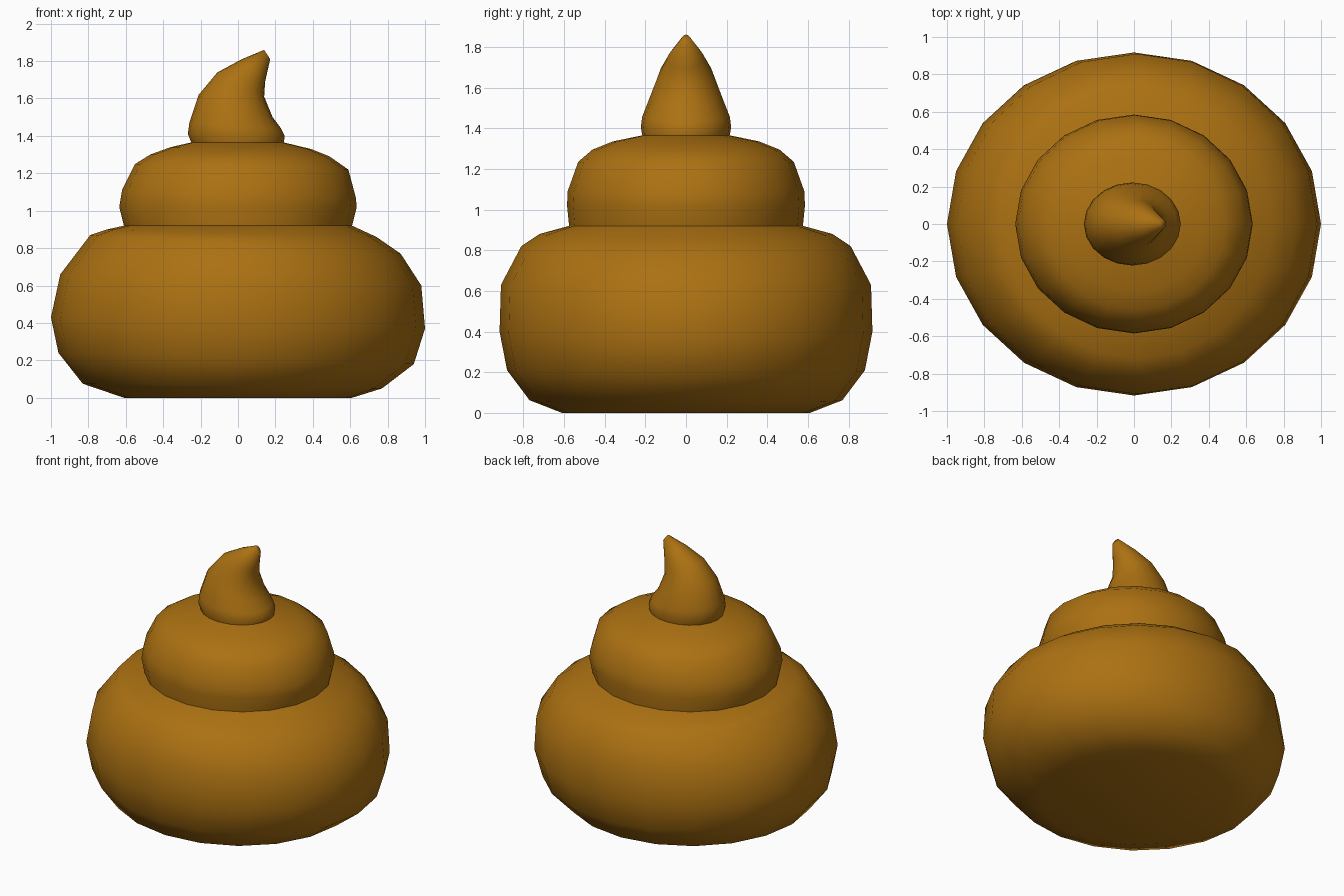
import bpy, bmesh, math

if "Cube" in bpy.data.objects:
    bpy.data.objects.remove(bpy.data.objects["Cube"])

SIDES = 20
brown = bpy.data.materials.new("warm brown")
brown.diffuse_color = (0.41, 0.165, 0.006, 1)
brown.use_nodes = True
brown.node_tree.nodes["Principled BSDF"].inputs["Base Color"].default_value = brown.diffuse_color


def loft(name, rings, bottom=False, top=False):
    """Loft tilted ellipses: (left x, left z, right x, right z, y radius)."""
    bm = bmesh.new()
    loops = []
    for xl, zl, xr, zr, ry in rings:
        loop = []
        for i in range(SIDES):
            a = 2 * math.pi * i / SIDES
            t = (1 + math.cos(a)) / 2
            loop.append(bm.verts.new((xl + (xr - xl) * t, ry * math.sin(a),
                                      zl + (zr - zl) * t)))
        loops.append(loop)
    for lo, hi in zip(loops, loops[1:]):
        for i in range(SIDES):
            j = (i + 1) % SIDES
            bm.faces.new((lo[i], lo[j], hi[j], hi[i]))
    if bottom:
        bm.faces.new(loops[0][::-1])
    if top:
        bm.faces.new(loops[-1])
    for f in bm.faces:
        f.smooth = True
    me = bpy.data.meshes.new(name)
    bm.to_mesh(me)
    bm.free()
    me.materials.append(brown)
    ob = bpy.data.objects.new(name, me)
    bpy.context.collection.objects.link(ob)
    return ob


# Wide bottom coil with flat underside
loft("bottom_coil", [
    (-.61, 0, .61, 0, .61),
    (-.83, .075, .77, .05, .77),
    (-.96, .24, .94, .18, .88),
    (-1.0, .43, 1.0, .37, .917),
    (-.95, .66, .98, .60, .91),
    (-.79, .87, .87, .77, .81),
    (-.70, .90, .74, .86, .72),
    (-.61, .92, .61, .92, .575),
], bottom=True)

# Middle coil, meeting the bottom one in a crease
loft("middle_coil", [
    (-.61, .92, .61, .92, .575),
    (-.635, 1.02, .635, 1.02, .585),
    (-.62, 1.11, .63, 1.07, .582),
    (-.55, 1.25, .59, 1.22, .53),
    (-.47, 1.30, .49, 1.29, .46),
    (-.36, 1.34, .39, 1.33, .36),
    (-.25, 1.365, .245, 1.365, .215),
])

# Curled tip, bending towards +x
loft("curled_tip", [
    (-.25, 1.365, .245, 1.365, .215),
    (-.268, 1.41, .25, 1.40, .222),
    (-.26, 1.47, .23, 1.44, .216),
    (-.21, 1.62, .185, 1.50, .175),
    (-.11, 1.74, .14, 1.61, .13),
    (.02, 1.81, .145, 1.69, .085),
    (.14, 1.86, .172, 1.81, .022),
], top=True)
